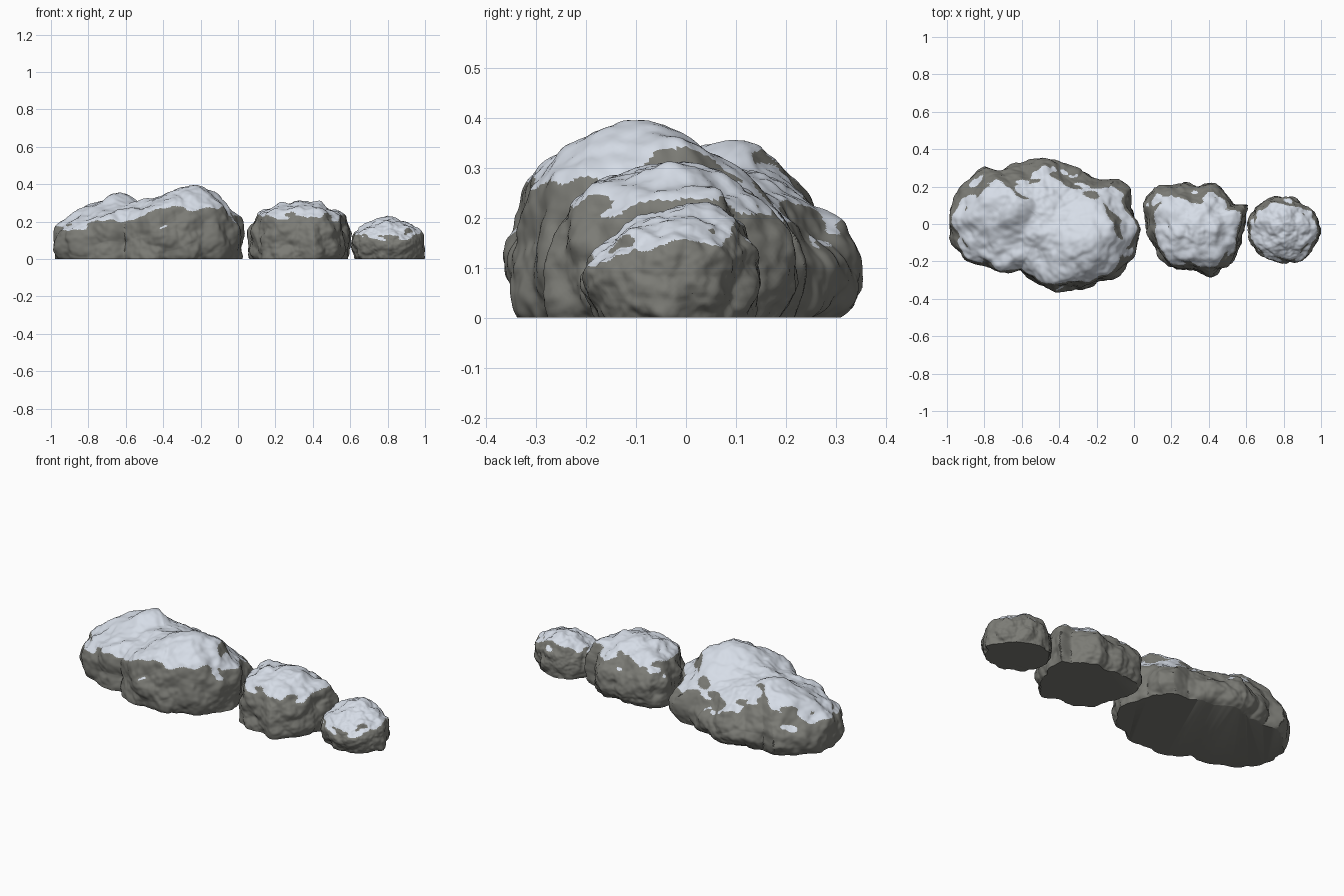
import bpy, bmesh, math
from mathutils import Vector, noise

cube = bpy.data.objects.get("Cube")
if cube:
    bpy.data.objects.remove(cube, do_unlink=True)


def make_material(name, color):
    mat = bpy.data.materials.new(name)
    mat.use_nodes = True
    mat.diffuse_color = (*color, 1)
    shader = mat.node_tree.nodes["Principled BSDF"]
    shader.inputs["Base Color"].default_value = (*color, 1)
    shader.inputs["Roughness"].default_value = 0.9
    return mat


STONE = make_material("grey stone", (0.2, 0.2, 0.18))
SNOW = make_material("snow", (0.69, 0.74, 0.82))
BELLY = 0.08   # height of the widest section
ROOT = 0.16    # depth of the buried lower half


def plan_radius(outline, center):
    """Return a function giving the outline's distance from center at an angle."""
    polar = sorted((math.atan2(y - center[1], x - center[0]),
                    math.hypot(x - center[0], y - center[1])) for x, y in outline)
    turn = math.tau
    polar = ([(polar[-1][0] - turn, polar[-1][1])] + polar
             + [(polar[0][0] + turn, polar[0][1])])

    def radius(angle):
        for (a, ra), (b, rb) in zip(polar, polar[1:]):
            if a <= angle <= b:
                return ra + (rb - ra) * (angle - a) / max(b - a, 1e-6)
        return polar[0][1]
    return radius


def crown(x, y, base, humps):
    """Height of the top: a base level plus soft humps."""
    return base + sum(h * math.exp(-((x - hx) ** 2 + (y - hy) ** 2) / w ** 2)
                      for hx, hy, w, h in humps)


def roughness(p, size, seed):
    """Rounded lumps with creases, broken up by softer noise."""
    q = p / size + Vector((seed, seed, seed))
    lumps = 0.5 - noise.voronoi(q)[0][0]
    return lumps * 0.7 + 0.5 * noise.fractal(q * 1.3, 1.0, 2.1, 3)


def soft_normals(bm, rounds):
    """Vertex normals averaged with their neighbours, so snow ignores small bumps."""
    normals = [v.normal.copy() for v in bm.verts]
    rings = [[e.other_vert(v).index for e in v.link_edges] for v in bm.verts]
    for _ in range(rounds):
        normals = [sum((normals[j] for j in ring), n).normalized()
                   for n, ring in zip(normals, rings)]
    return normals


def make_rock(name, outline, center, base, humps, slopes,
              lump, bump, seed, detail):
    bm = bmesh.new()
    bmesh.ops.create_icosphere(bm, subdivisions=detail, radius=1)
    radius = plan_radius(outline, center)
    front, side, back = slopes   # higher is steeper and squarer

    # Dome over the plan outline, roughened outward
    for v in bm.verts:
        d = v.co.normalized()
        flat = math.hypot(d.x, d.y)
        facing = d.y / max(flat, 1e-6)
        power = side + abs(facing) * ((back if facing > 0 else front) - side)
        q = d / (flat ** power + abs(d.z) ** power) ** (1 / power)
        r = radius(math.atan2(d.y, d.x)) - 0.15 * bump
        x, y = center[0] + q.x * r, center[1] + q.y * r
        rise = crown(x, y, base, humps) - BELLY if q.z > 0 else ROOT
        p = Vector((x, y, BELLY + q.z * rise))
        v.co = p + d * bump * roughness(p, lump, seed)

    # Snow settles on upward faces, less on the back and near the ground
    bm.normal_update()
    bm.verts.index_update()
    normals = soft_normals(bm, detail - 3)
    for f in bm.faces:
        c = f.calc_center_median()
        n = sum((normals[v.index] for v in f.verts), Vector()).normalized()
        patch = 0.14 * noise.noise(c * 11 + Vector((seed, 0, 0)))
        height = min(c.z / base - 0.85, 0.1) * 0.4
        f.material_index = int(n.z + patch + height - 0.12 * n.y > 0.6 and c.z > 0.06)

    # Flat underside
    bmesh.ops.bisect_plane(bm, geom=bm.verts[:] + bm.edges[:] + bm.faces[:],
                           plane_co=(0, 0, 0), plane_no=(0, 0, 1), clear_inner=True)
    rim = [e for e in bm.edges if e.is_boundary]
    for f in bmesh.ops.holes_fill(bm, edges=rim, sides=0)["faces"]:
        f.material_index = 0
    bmesh.ops.recalc_face_normals(bm, faces=bm.faces[:])

    mesh = bpy.data.meshes.new(name)
    bm.to_mesh(mesh)
    bm.free()
    mesh.materials.append(STONE)
    mesh.materials.append(SNOW)
    rock = bpy.data.objects.new(name, mesh)
    bpy.context.collection.objects.link(rock)
    bpy.ops.object.select_all(action='DESELECT')
    rock.select_set(True)
    bpy.context.view_layer.objects.active = rock
    bpy.ops.object.shade_smooth_by_angle(angle=math.radians(40))


# Long twin-humped boulder
make_rock("large_rock",
          [(-1, 0), (-.96, .13), (-.89, .24), (-.81, .32), (-.72, .29), (-.61, .32),
           (-.49, .375), (-.37, .33), (-.28, .27), (-.18, .235), (-.07, .245),
           (-.02, .19), (-.02, .09), (.04, -.02), (.03, -.11), (-.02, -.21),
           (-.1, -.28), (-.18, -.32), (-.32, -.34), (-.42, -.37), (-.53, -.31),
           (-.61, -.25), (-.72, -.265), (-.8, -.23), (-.9, -.19), (-.97, -.11)],
          center=(-.48, 0), base=.25,
          humps=[(-.2, -.16, .27, .165), (-.66, .15, .18, .11)],
          slopes=(3.2, 3.3, 1.8), lump=.17, bump=.045, seed=3.7, detail=7)

# Blocky middle boulder
make_rock("middle_rock",
          [(.06, .15), (.1, .2), (.22, .21), (.35, .21), (.42, .225), (.5, .165),
           (.54, .11), (.605, .1), (.595, 0), (.56, -.08), (.55, -.16), (.48, -.24),
           (.41, -.28), (.32, -.24), (.19, -.23), (.11, -.13), (.07, 0)],
          center=(.33, -.02), base=.28, humps=[(.34, -.03, .15, .025)],
          slopes=(3.2, 3.4, 2), lump=.11, bump=.035, seed=11.3, detail=6)

# Small round boulder
make_rock("small_rock",
          [(.61, .015), (.66, .1), (.81, .15), (.9, .11), (.98, .04), (1, -.05),
           (.94, -.16), (.82, -.21), (.71, -.19), (.63, -.11)],
          center=(.81, -.03), base=.19, humps=[(.8, .03, .12, .035)],
          slopes=(1.8, 2.4, 2.8), lump=.08, bump=.026, seed=21.9, detail=6)
